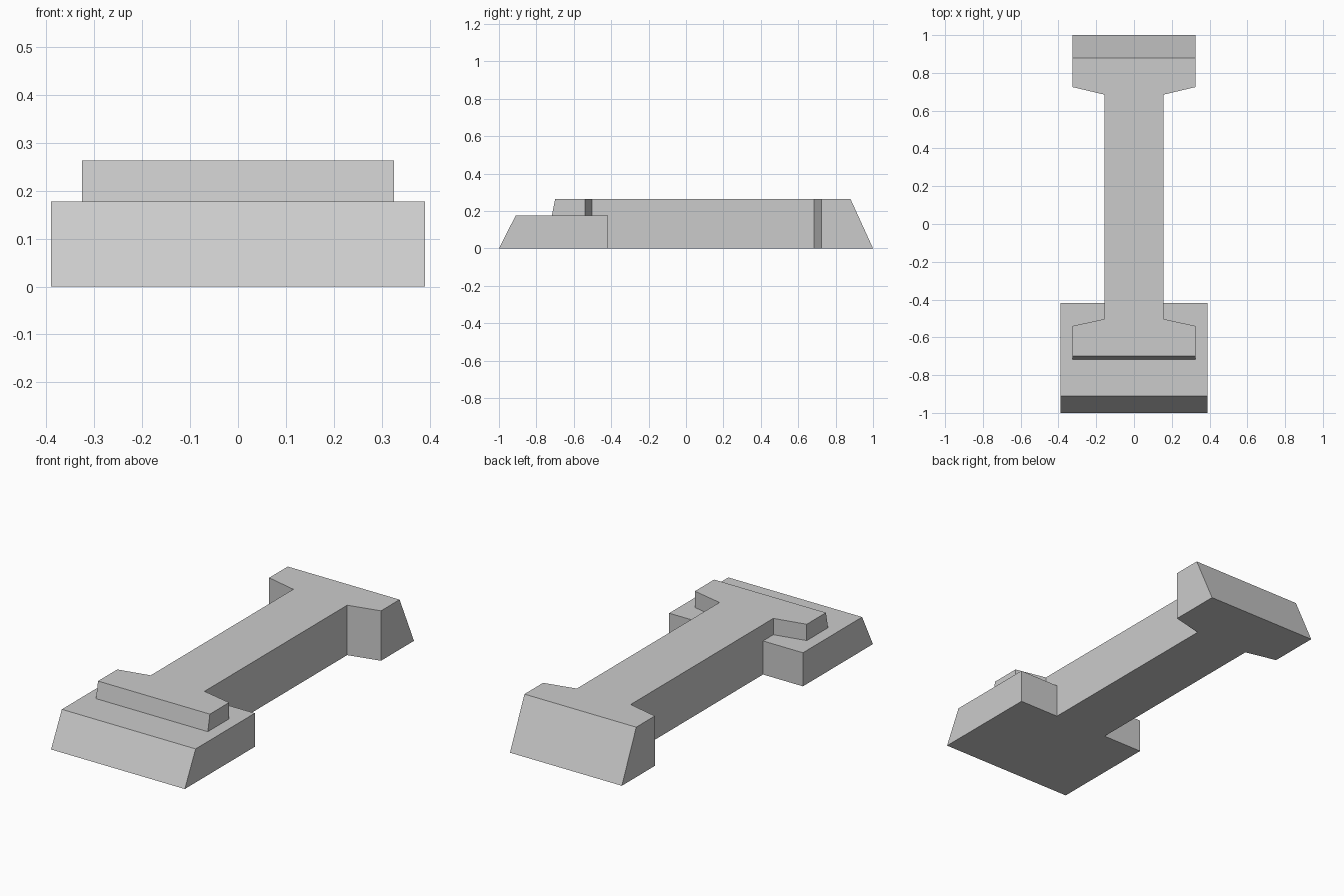
import bpy
import bmesh

cube = bpy.data.objects.get("Cube")
if cube:
    bpy.data.objects.remove(cube, do_unlink=True)

stone = bpy.data.materials.new("light grey")
stone.use_nodes = True
GREY = (0.6, 0.6, 0.6, 1.0)
stone.diffuse_color = GREY
stone.node_tree.nodes["Principled BSDF"].inputs["Base Color"].default_value = GREY


def prism(name, half, z_low, z_high, end_y, end_top_y):
    """Mirror a half outline in x, extrude it up and slope the end at end_y."""
    outline = half + [(-x, y) for x, y in reversed(half)]
    bm = bmesh.new()
    base = bm.faces.new([bm.verts.new((x, y, z_low)) for x, y in outline])
    grown = bmesh.ops.extrude_face_region(bm, geom=[base], use_keep_orig=True)
    for v in grown["geom"]:
        if isinstance(v, bmesh.types.BMVert):
            v.co.z = z_high
            if abs(v.co.y - end_y) < 1e-4:
                v.co.y = end_top_y
    bmesh.ops.recalc_face_normals(bm, faces=bm.faces)
    mesh = bpy.data.meshes.new(name)
    bm.to_mesh(mesh)
    bm.free()
    mesh.materials.append(stone)
    obj = bpy.data.objects.new(name, mesh)
    bpy.context.collection.objects.link(obj)
    return obj


TOP, STEP = 0.263, 0.177      # heights of the bar and the front base
SHAFT, FOOT = 0.157, 0.326    # half widths
JOIN = -0.417                 # back edge of the front base

# Wide front base with a sloped front
prism("front_base", [(0.39, -1), (0.39, JOIN)], 0, STEP, -1, -0.91)

# Raised front foot on top of the base
prism("front_foot", [(FOOT, -0.717), (FOOT, -0.54), (SHAFT, -0.503), (SHAFT, JOIN)],
      STEP, TOP, -0.717, -0.70)

# Long shaft flaring into the sloped back foot
prism("shaft_and_back_foot", [(SHAFT, JOIN), (SHAFT, 0.685), (FOOT, 0.725), (FOOT, 1)],
      0, TOP, 1, 0.88)
